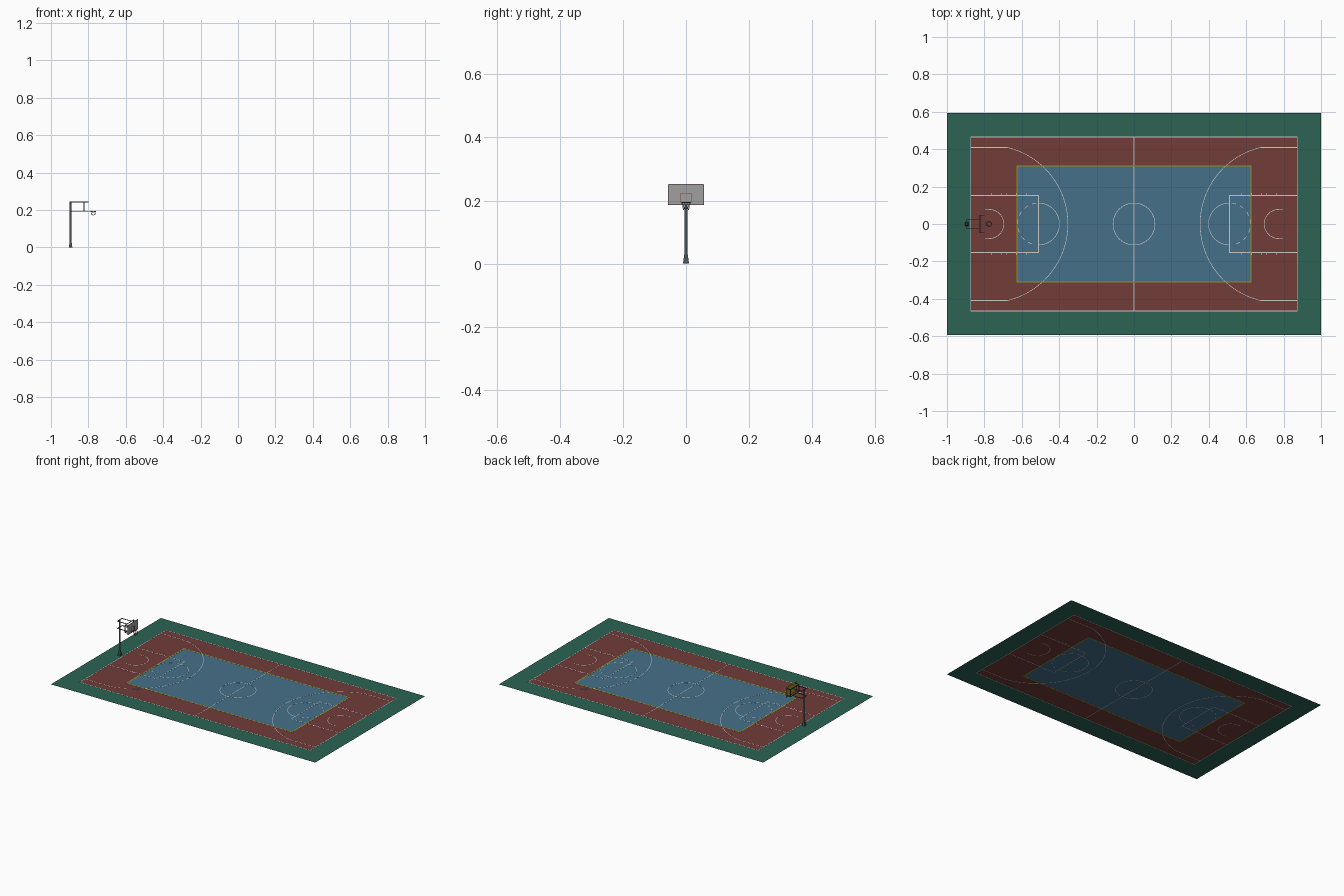
import bpy, bmesh
from math import sin, cos, pi, sqrt, asin
from mathutils import Vector

if "Cube" in bpy.data.objects:
    bpy.data.objects.remove(bpy.data.objects["Cube"])

M = 1.744 / 28            # one metre of a standard court, in model units
FLOOR = 0.0004
LW = 0.0032               # painted line width


def material(name, rgb):
    m = bpy.data.materials.new(name)
    m.diffuse_color = (*rgb, 1)
    m.use_nodes = True
    m.node_tree.nodes["Principled BSDF"].inputs["Base Color"].default_value = m.diffuse_color
    return m


GREEN = material("green", (0.025, 0.125, 0.088))
RED = material("red", (0.165, 0.045, 0.04))
BLUE = material("blue", (0.062, 0.16, 0.255))
YELLOW = material("yellow", (0.32, 0.30, 0.01))
WHITE = material("white", (0.6, 0.6, 0.6))
DARK = material("dark_steel", (0.08, 0.085, 0.09))
GREY = material("board_grey", (0.35, 0.35, 0.35))
TRIM = material("trim_red", (0.25, 0.05, 0.04))


def finish(name, bm, mat, smooth=False):
    me = bpy.data.meshes.new(name)
    bm.to_mesh(me)
    bm.free()
    me.materials.append(mat)
    ob = bpy.data.objects.new(name, me)
    bpy.context.collection.objects.link(ob)
    if smooth:
        for p in me.polygons:
            p.use_smooth = True
    return ob


def floor_ring(name, outer, inner, mat):
    """Flat rectangle of half-size outer, with an optional rectangular hole."""
    bm = bmesh.new()
    corners = [(-1, -1), (1, -1), (1, 1), (-1, 1)]
    o = [bm.verts.new((a * outer[0], b * outer[1], FLOOR)) for a, b in corners]
    if inner:
        i = [bm.verts.new((a * inner[0], b * inner[1], FLOOR)) for a, b in corners]
        for k in range(4):
            n = (k + 1) % 4
            bm.faces.new((o[k], o[n], i[n], i[k]))
    else:
        bm.faces.new(o)
    return finish(name, bm, mat)


def ribbon(bm, pts, closed=False, width=LW):
    """Thin mitred painted stripe that shows on both sides of the floor."""
    pts = [Vector(p) for p in pts]
    n = len(pts)
    rows = []
    for k, p in enumerate(pts):
        a = pts[k - 1] if (k or closed) else None
        b = pts[(k + 1) % n] if (k < n - 1 or closed) else None
        d1 = (p - a).normalized() if a is not None else (b - p).normalized()
        d2 = (b - p).normalized() if b is not None else d1
        t = (d1 + d2).normalized()
        off = Vector((-t.y, t.x)) * (width / 2 / max(t.dot(d1), 0.3))
        rows.append([bm.verts.new((*(p + off * s), z)) for s, z in
                     ((1, 2 * FLOOR), (1, 0), (-1, 0), (-1, 2 * FLOOR))])
    for k in range(n if closed else n - 1):
        r, q = rows[k], rows[(k + 1) % n]
        for j in range(4):
            bm.faces.new((r[j], r[(j + 1) % 4], q[(j + 1) % 4], q[j]))
    if not closed:
        bm.faces.new(rows[0])
        bm.faces.new(rows[-1][::-1])


def arc(cx, r, a0, a1, n):
    return [(cx + r * cos(a0 + (a1 - a0) * k / n), r * sin(a0 + (a1 - a0) * k / n))
            for k in range(n + 1)]


def rect(x, y):
    return [(-x, -y), (x, -y), (x, y), (-x, y)]


def lines(name, strokes, mat=WHITE, mirror=False, width=LW):
    bm = bmesh.new()
    for pts, closed in strokes:
        ribbon(bm, pts, closed, width)
    bmesh.ops.recalc_face_normals(bm, faces=bm.faces)
    ob = finish(name, bm, mat)
    if mirror:
        ob.modifiers.new("other_end", 'MIRROR').use_axis[0] = True
    return ob


# Court surface
CX, CY = 0.872, 0.465
BX, BY = 0.626, 0.31
floor_ring("court_surround", (1.0, 0.594), (CX, CY), GREEN)
floor_ring("court_outer_area", (CX, CY), (BX, BY), RED)
floor_ring("court_centre_area", (BX, BY), None, BLUE)
lines("centre_area_border", [(rect(BX, BY), True)], YELLOW, width=0.007)

# Painted markings
lines("boundary_and_centre_lines", [
    (rect(CX, CY), True),
    ([(0, -CY), (0, CY)], False),
    (arc(0, 1.8 * M, 0, 2 * pi, 64)[:-1], True)])

hoop_x = -CX + 1.575 * M
key_x, key_y = -CX + 5.8 * M, 2.45 * M
r3, y3 = 6.75 * M, CY - 0.9 * M
a3 = asin(y3 / r3)
three = [(-CX, -y3)] + arc(hoop_x, r3, -a3, a3, 64) + [(-CX, y3)]
rc = 1.25 * M
charge = [(-CX + 1.2 * M, -rc)] + arc(hoop_x, rc, -pi / 2, pi / 2, 32) + [(-CX + 1.2 * M, rc)]
lines("end_markings", [
    (three, False), (charge, False),
    ([(-CX, -key_y), (key_x, -key_y), (key_x, key_y), (-CX, key_y)], False),
    (arc(key_x, 1.8 * M, -pi / 2, pi / 2, 32), False)], mirror=True)

dash = pi / 15
lines("free_throw_dashes", [
    (arc(key_x, 1.8 * M, pi / 2 + (2 * k + 0.5) * dash, pi / 2 + (2 * k + 1.5) * dash, 4), False)
    for k in range(8) if 2 * k + 1.5 <= 15], mirror=True)

lines("lane_marks", [
    ([(-CX + d * M, s * key_y), (-CX + d * M, s * (key_y + 0.2 * M))], False)
    for d in (1.8, 2.65, 3.05, 3.9, 4.75) for s in (-1, 1)], mirror=True)


def bar(bm, a, b, r, sides=4):
    """Straight bar between two points."""
    a, b = Vector(a), Vector(b)
    d = b - a
    q = d.to_track_quat('Z', 'Y')
    ring = [q @ Vector((r * cos(2 * pi * (k + .5) / sides), r * sin(2 * pi * (k + .5) / sides), 0))
            for k in range(sides)]
    lo = [bm.verts.new(a + v) for v in ring]
    hi = [bm.verts.new(b + v) for v in ring]
    for k in range(sides):
        n = (k + 1) % sides
        bm.faces.new((lo[k], lo[n], hi[n], hi[k]))
    bm.faces.new(lo[::-1])
    bm.faces.new(hi)


def bars(name, segs, r, mat=DARK, sides=4):
    bm = bmesh.new()
    for a, b in segs:
        bar(bm, a, b, r, sides)
    return finish(name, bm, mat)


# Hoop stand: pole and tapered foot
PX, FX, BOARD = -0.895, -0.823, -0.797
TOP, LOW = 0.243, 0.194
bars("pole", [((PX, 0, 0), (PX, 0, TOP + 0.002))], 0.0052, sides=12)
bm = bmesh.new()
bmesh.ops.create_cone(bm, segments=4, radius1=0.0135, radius2=0.0065, depth=0.036, cap_ends=True)
foot = finish("pole_foot", bm, DARK)
foot.location = (PX, 0, 0.018)
foot.rotation_euler.z = pi / 4

# Support arms and frame behind the board
W, B = 0.025, 0.046
segs = []
for z in (LOW, TOP):
    segs += [((PX, -W, z), (PX, W, z)), ((FX, -B, z), (FX, B, z))]
    for s in (-1, 1):
        segs += [((PX, s * W, z), (FX, s * W, z)), ((FX, s * B, z), (BOARD - 0.001, s * B, z))]
segs += [((FX, s * B, LOW), (FX, s * B, TOP)) for s in (-1, 1)]
bars("support_frame", segs, 0.0026)

# Backboard
H, Z0, Z1 = 0.056, 0.186, 0.2515


def board(name, x, mat):
    bm = bmesh.new()
    bm.faces.new([bm.verts.new((x, y, z)) for y, z in ((-H, Z0), (H, Z0), (H, Z1), (-H, Z1))])
    return finish(name, bm, mat)


board("backboard_front", BOARD, GREY)
board("backboard_back", BOARD - 0.001, YELLOW).data.flip_normals()


def outline(name, h, z0, z1):
    c = [(BOARD, -h, z0), (BOARD, h, z0), (BOARD, h, z1), (BOARD, -h, z1)]
    bars(name, [(c[k], c[(k + 1) % 4]) for k in range(4)], 0.0012, TRIM)


outline("backboard_edge", H, Z0, Z1)
outline("target_square", 0.017, 0.195, 0.2225)

# Ring, bracket and net
RR = 0.0145
bpy.ops.mesh.primitive_torus_add(location=(hoop_x, 0, LOW), major_radius=RR, minor_radius=0.0012,
                                 major_segments=32, minor_segments=8)
ring = bpy.context.object
ring.name = "hoop_ring"
ring.data.materials.append(DARK)
bpy.ops.object.shade_smooth_by_angle()
bars("ring_bracket", [((BOARD, s * 0.006, LOW), (hoop_x - RR + 0.002, s * 0.006, LOW))
                      for s in (-1, 1)], 0.002)

levels = [(RR, LOW), (0.0125, 0.186), (0.0105, 0.178), (0.0092, 0.170)]
N = 12


def knot(level, k):
    r, z = levels[level]
    a = 2 * pi * (k + 0.5 * (level % 2)) / N
    return (hoop_x + r * cos(a), r * sin(a), z)


strands = []
for lv in range(3):
    for k in range(N):
        other = k - 1 if lv % 2 == 0 else k + 1
        strands += [(knot(lv, k), knot(lv + 1, k)), (knot(lv, k), knot(lv + 1, other))]
bars("net", strands, 0.0006, GREY, 3)
